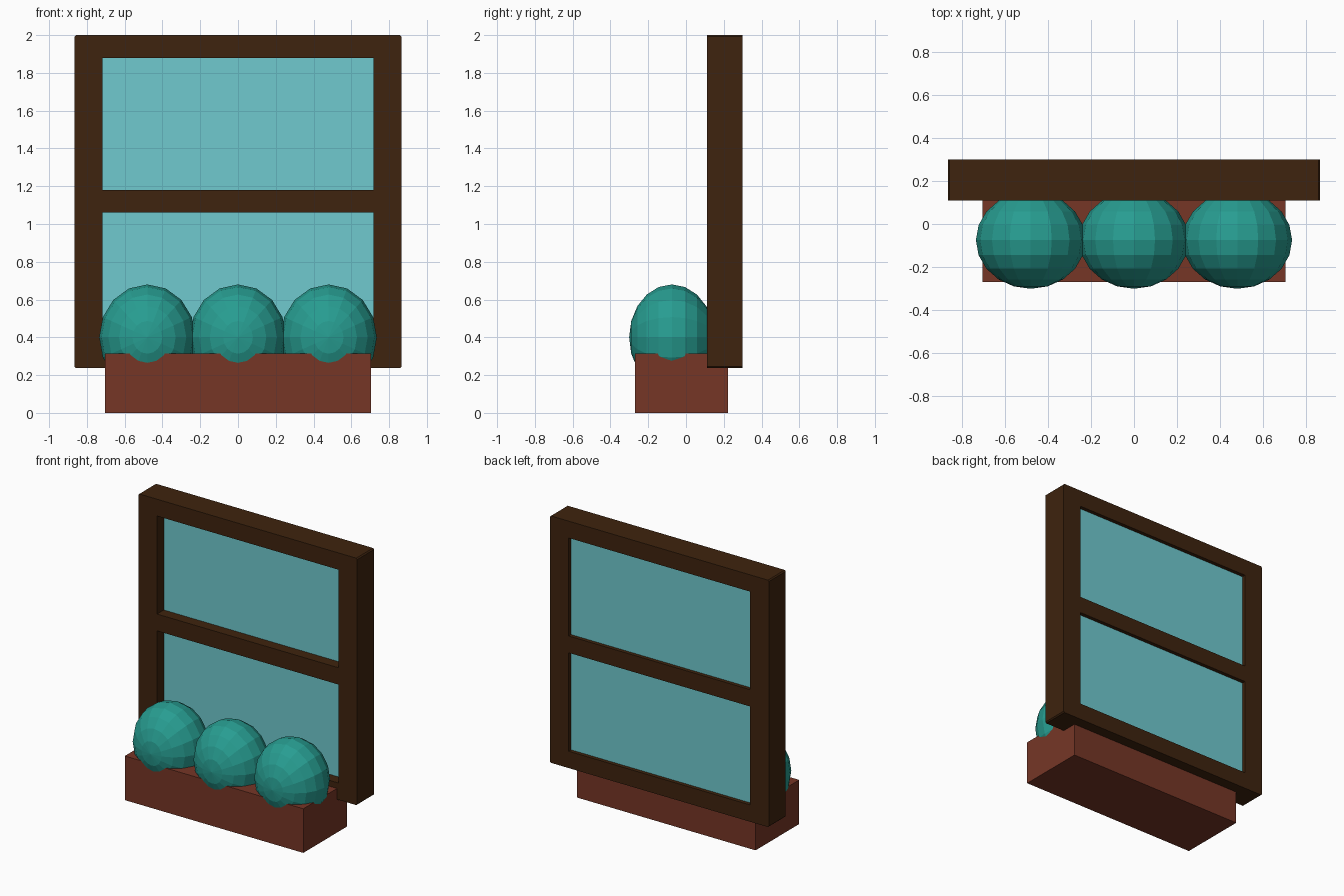
import bpy, bmesh, math
from mathutils import Matrix, Vector

if "Cube" in bpy.data.objects:
    bpy.data.objects.remove(bpy.data.objects["Cube"])


def material(name, rgb):
    # sRGB 0-255 to linear
    lin = [((c / 255 + 0.055) / 1.055) ** 2.4 for c in rgb]
    m = bpy.data.materials.new(name)
    m.diffuse_color = (*lin, 1)
    m.use_nodes = True
    m.node_tree.nodes["Principled BSDF"].inputs["Base Color"].default_value = m.diffuse_color
    return m


WOOD = material("dark_wood", (62, 35, 14))
CLAY = material("terracotta", (118, 54, 38))
LEAF = material("teal_foliage", (39, 157, 145))
GLASS = material("pale_glass", (112, 202, 207))


def finish(name, bm, mat):
    mesh = bpy.data.meshes.new(name)
    bm.to_mesh(mesh)
    bm.free()
    mesh.materials.append(mat)
    ob = bpy.data.objects.new(name, mesh)
    bpy.context.collection.objects.link(ob)
    return ob


def box(name, x, y, z, mat, chamfer_side=0):
    bm = bmesh.new()
    size = [b - a for a, b in (x, y, z)]
    mid = [(a + b) / 2 for a, b in (x, y, z)]
    bmesh.ops.create_cube(bm, size=1, matrix=Matrix.Translation(mid) @ Matrix.Diagonal((*size, 1)))
    if chamfer_side:
        # small chamfer on the two outer corners that run front to back
        edges = [e for e in bm.edges
                 if abs(e.verts[0].co.y - e.verts[1].co.y) > 0.1
                 and (e.verts[0].co.x - mid[0]) * chamfer_side > 0]
        bmesh.ops.bevel(bm, geom=edges, offset=0.008, segments=1, affect='EDGES')
    return finish(name, bm, mat)


# Window frame: two full-height stiles with three rails between them
FRONT, BACK = 0.11, 0.30
INNER, OUTER = 0.717, 0.865
box("left_stile", (-OUTER, -INNER), (FRONT, BACK), (0.237, 2.0), WOOD, -1)
box("right_stile", (INNER, OUTER), (FRONT, BACK), (0.237, 2.0), WOOD, 1)
for name, z0, z1 in (("bottom_rail", 0.237, 0.357),
                     ("middle_rail", 1.06, 1.18),
                     ("top_rail", 1.88, 2.0)):
    box(name, (-INNER, INNER), (FRONT, BACK), (z0, z1), WOOD)

# Glass panes, recessed more deeply at the front
for name, z0, z1 in (("lower_pane", 0.357, 1.06), ("upper_pane", 1.18, 1.88)):
    box(name, (-INNER, INNER), (0.187, 0.273), (z0, z1), GLASS)

# Planter box under the window
box("planter_box", (-0.705, 0.705), (-0.27, 0.222), (0, 0.315), CLAY)

# Three faceted shrubs, poles facing front and back
for name, x in (("left_shrub", -0.48), ("middle_shrub", 0), ("right_shrub", 0.48)):
    bm = bmesh.new()
    bmesh.ops.create_uvsphere(
        bm, u_segments=16, v_segments=10, radius=1,
        matrix=Matrix.Translation((x, -0.075, 0.40))
        @ Matrix.Diagonal((0.255, 0.226, 0.28, 1))
        @ Matrix.Rotation(math.pi / 2, 4, 'X'))
    finish(name, bm, LEAF)
